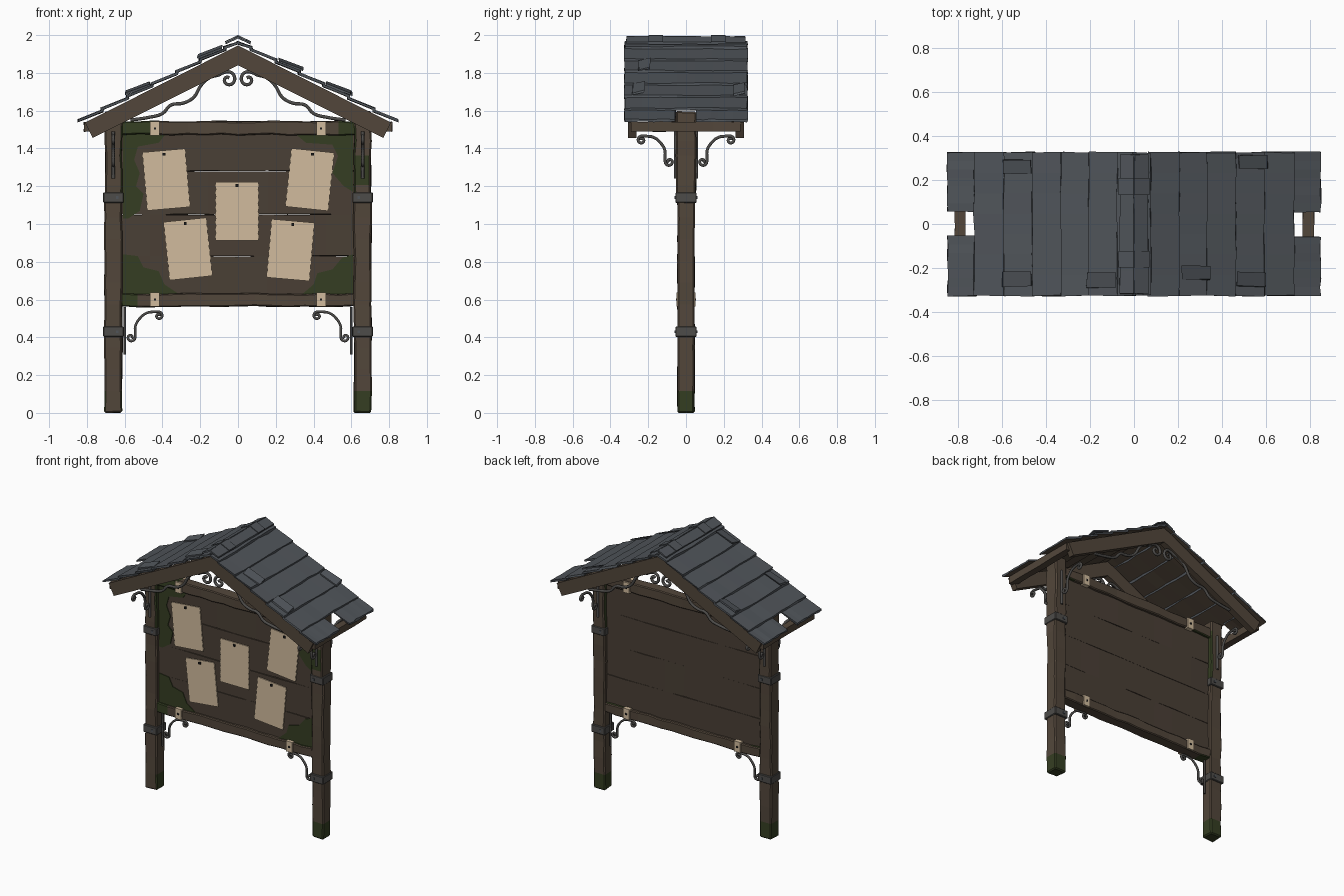
import bpy, bmesh, math, random
from mathutils import Vector as V

random.seed(4)
cube = bpy.data.objects.get("Cube")
if cube:
    bpy.data.objects.remove(cube, do_unlink=True)


def material(name, rgb):
    m = bpy.data.materials.new(name)
    m.use_nodes = True
    m.diffuse_color = (*rgb, 1)
    m.node_tree.nodes["Principled BSDF"].inputs["Base Color"].default_value = (*rgb, 1)
    return m


WOOD = material("brown wood", (.085, .062, .043))
BOARD = material("dark board wood", (.068, .050, .036))
MOSS = material("green moss", (.035, .048, .016))
SLATE = material("grey slate", (.080, .090, .102))
IRON = material("dark iron", (.075, .072, .068))
PAPER = material("cream paper", (.64, .50, .34))
PIN = material("black pin", (.012, .012, .012))


def finish(name, bm, mats, rule=None, bevel=0):
    bmesh.ops.recalc_face_normals(bm, faces=bm.faces)
    if rule:
        for f in bm.faces:
            f.material_index = int(rule(f.calc_center_median(), f.normal))
    me = bpy.data.meshes.new(name)
    bm.to_mesh(me)
    bm.free()
    for m in mats:
        me.materials.append(m)
    ob = bpy.data.objects.new(name, me)
    bpy.context.collection.objects.link(ob)
    if bevel:
        mod = ob.modifiers.new("worn_edges", "BEVEL")
        mod.width, mod.segments = bevel, 1
    return ob


def beam(name, p0, p1, a, b, n, jit, mats, rule=None, bevel=0):
    """Box swept from p0 to p1 with half-extents a and b, edges wobbling by jit."""
    p0, p1, a, b = V(p0), V(p1), V(a), V(b)
    axis = (p1 - p0).normalized()
    bm = bmesh.new()
    rings = []
    for i in range(n + 1):
        c = p0.lerp(p1, i / n)
        ring = []
        for s, t in ((1, 1), (-1, 1), (-1, -1), (1, -1)):
            wob = a.normalized() * random.uniform(-jit, jit) + b.normalized() * random.uniform(-jit, jit) * .6
            slip = axis * random.uniform(-jit, jit) if i in (0, n) else V()
            ring.append(bm.verts.new(c + a * s + b * t + wob + slip))
        rings.append(ring)
    for r, q in zip(rings, rings[1:]):
        for k in range(4):
            bm.faces.new((r[k], r[k - 1], q[k - 1], q[k]))
    bm.faces.new(rings[0])
    bm.faces.new(rings[-1])
    return finish(name, bm, mats, rule, bevel)


def box(name, c, size, mat, bevel=0):
    c, h = V(c), V(size) / 2
    up = V((0, 0, h.z))
    return beam(name, c - up, c + up, (h.x, 0, 0), (0, h.y, 0), 1, 0, [mat], bevel=bevel)


def prism(name, pts, y0, y1, mat):
    """Outline in x and z, given depth along y."""
    bm = bmesh.new()
    face = bm.faces.new([bm.verts.new((x, y0, z)) for x, z in pts])
    ext = bmesh.ops.extrude_face_region(bm, geom=[face])
    verts = [e for e in ext["geom"] if isinstance(e, bmesh.types.BMVert)]
    bmesh.ops.translate(bm, verts=verts, vec=(0, y1 - y0, 0))
    return finish(name, bm, [mat])


def curl(cx, cz, r, start, turn):
    """Spiral points from the outside to the centre."""
    return [(cx + r * (1 - i / 10) * math.cos(start + turn * i * .95),
             cz + r * (1 - i / 10) * math.sin(start + turn * i * .95)) for i in range(9)]


def iron_rod(name, pts, place, radius):
    """Smooth forged rod through 2D points mapped into space."""
    cu = bpy.data.curves.new(name, "CURVE")
    cu.dimensions = "3D"
    cu.bevel_depth, cu.bevel_resolution, cu.resolution_u = radius, 1, 4
    cu.use_fill_caps = True
    sp = cu.splines.new("BEZIER")
    sp.bezier_points.add(len(pts) - 1)
    for bp, p in zip(sp.bezier_points, pts):
        bp.co = place(*p)
        bp.handle_left_type = bp.handle_right_type = "AUTO"
    tmp = bpy.data.objects.new(name, cu)
    bpy.context.collection.objects.link(tmp)
    me = bpy.data.meshes.new_from_object(tmp.evaluated_get(bpy.context.evaluated_depsgraph_get()))
    bpy.data.objects.remove(tmp, do_unlink=True)
    me.materials.clear()
    me.materials.append(IRON)
    for p in me.polygons:
        p.use_smooth = True
    bpy.context.collection.objects.link(bpy.data.objects.new(name, me))


SIDES = (("left", 1), ("right", -1))

# Posts with mossy feet and tops, iron bands and rivets
def post_moss(c, n):
    foot = c.z < .12 and not (c.x < 0 and n.y < -.5)
    inner = n.x * c.x < -.3 and 1.1 < c.z < 1.5
    patch = c.x > .6 and n.y < -.5 and (1.2 < c.z < 1.36 or .3 < c.z < .36)
    return foot or inner or patch

for side, s in SIDES:
    beam(f"{side}_post", (s * .66, 0, 0), (s * .66, 0, 1.15), (.047, 0, 0), (0, .045, 0), 10, .004,
         [WOOD, MOSS], post_moss, .008)
    beam(f"{side}_post_top", (s * .66, 0, 1.13), (s * .66, 0, 1.595), (.045, 0, 0), (0, .053, 0), 6, .004,
         [WOOD, MOSS], post_moss, .008)
    for level, z in (("upper", 1.14), ("lower", .43)):
        box(f"{side}_{level}_band", (s * .66, 0, z), (.108, .112, .055), IRON, .004)
        for y in (-.057, .057):
            box(f"{side}_{level}_rivet", (s * .64, y, z), (.014, .008, .014), SLATE)

# Notice board planks, rails and clips
levels = (.6, .83, 1.05, 1.28, 1.5)
for z0, z1 in zip(levels, levels[1:]):
    m = (z0 + z1) / 2
    beam("board_plank", (-.62, 0, m), (.62, 0, m), (0, 0, (z1 - z0) / 2 - .001), (0, .02, 0), 8, .0025, [BOARD])
beam("top_rail", (-.62, 0, 1.508), (.62, 0, 1.508), (0, 0, .036), (0, .04, 0), 14, .005, [WOOD, MOSS],
     lambda c, n: (c.x < -.42 or c.x > .5) and n.y < .5, .006)
beam("bottom_rail", (-.62, 0, .597), (.62, 0, .597), (0, 0, .034), (0, .04, 0), 14, .005, [WOOD, MOSS],
     lambda c, n: (c.x < -.5 or c.x > .45 and n.z > .5) and n.y < .5, .006)
for x in (-.44, .44):
    for z in (1.505, .6):
        box("rail_clip", (x, 0, z), (.05, .1, .075), PAPER)
        for y in (-.051, .051):
            box("clip_pin", (x, y, z), (.012, .006, .012), PIN)

# Moss patches on the front of the board
PATCHES = (
    ((-.61, 1.48), (-.38, 1.48), (-.42, 1.43), (-.53, 1.41), (-.55, 1.34), (-.52, 1.27), (-.54, 1.2),
     (-.5, 1.16), (-.52, 1.07), (-.58, 1.03), (-.61, 1.03)),
    ((.61, 1.48), (.3, 1.48), (.36, 1.43), (.5, 1.42), (.53, 1.36), (.5, 1.27), (.56, 1.2), (.61, 1.17)),
    ((-.61, .84), (-.53, .83), (-.5, .77), (-.42, .75), (-.39, .68), (-.3, .62), (-.61, .62)),
    ((.61, .84), (.55, .82), (.5, .76), (.42, .74), (.4, .68), (.33, .62), (.61, .62)))
for pts in PATCHES:
    prism("moss_patch", pts, -.0255, -.018, MOSS)

# Paper notices with torn edges and pins
for x, z, deg in ((-.38, 1.235, 5), (.38, 1.235, -6), (-.005, 1.068, 0), (-.265, .868, 6), (.278, .862, -5)):
    co, si = math.cos(math.radians(deg)), math.sin(math.radians(deg))
    place = lambda u, v: (x + u * co - v * si, z + u * si + v * co)
    edge = [(.112 + (i % 2) * .005, -.155 + .31 * i / 16) for i in range(17)]
    outline = edge + [(-u, -v) for u, v in edge]
    prism("paper_notice", [place(u, v) for u, v in outline], -.033, -.027, PAPER)
    px, pz = place(0, .135)
    box("notice_pin", (px, -.036, pz), (.015, .01, .015), PIN)

# Gable rafters and eave beams
half = ((0, 1.945), (.81, 1.537), (.77, 1.456), (0, 1.84))
for y in (-.285, .285):
    chevron = list(half) + [(-x, z) for x, z in half[2:0:-1]]
    prism("gable_rafter", chevron, y - .022, y + .022, WOOD)
for side, s in SIDES:
    beam(f"{side}_eave_beam", (s * .79, -.29, 1.515), (s * .79, .29, 1.515), (.025, 0, 0), (0, 0, .025),
         4, .003, [WOOD])

# Slate courses, the lowest one notched around the post
def roof_z(x):
    return 1.962 - .5 * x

def course(name, s, x0, x1, y0, y1):
    m, h = (x0 + x1) / 2, (x1 - x0) / 2 + .006
    beam(name, (s * m, y0, roof_z(m) + .002), (s * m, y1, roof_z(m) + .002),
         (s * h, 0, -.5 * h + .007), (0, 0, .007), 7, .004, [SLATE, WOOD], lambda c, n: n.z < -.5)

rows = (.0, .07, .2, .325, .455, .585, .72, .84)
for side, s in SIDES:
    for x0, x1 in zip(rows[:-2], rows[1:-1]):
        course(f"{side}_slate_course", s, x0, x1, -.325, .325)
    for y0, y1 in ((-.325, -.055), (.055, .325)):
        course(f"{side}_eave_slates", s, rows[-2], rows[-1], y0, y1)
    # Ridge cap and its two straps
    beam(f"{side}_ridge_cap", (s * .031, -.315, 1.973), (s * .031, .315, 1.973), (s * .033, 0, -.016),
         (0, 0, .005), 6, .002, [SLATE])
    for y in (-.16, .17):
        beam(f"{side}_ridge_strap", (s * .034, y - .038, 1.981), (s * .034, y + .038, 1.981),
             (s * .036, 0, -.017), (0, 0, .003), 1, 0, [SLATE])

# Loose slates lifting off the roof
for x, y in ((-.53, .26), (-.53, -.25), (-.15, -.255), (.53, -.25), (.28, -.22), (.54, .28)):
    s = math.copysign(1, x)
    z = roof_z(abs(x)) + .02
    beam("loose_slate", (x, y - .032, z - .004), (x, y + .032, z + .01), (s * .065, 0, -.024), (0, 0, .005),
         1, .004, [SLATE])

# Forged scrolls under both gables
wave = [(.1, 1.79), (.15, 1.775), (.195, 1.735), (.235, 1.67), (.29, 1.64), (.355, 1.63), (.4, 1.585),
        (.47, 1.565), (.57, 1.55)]
scroll = wave[::-1] + curl(.052, 1.765, .045, .9, 1)
for y in (-.285, .285):
    for side, s in SIDES:
        iron_rod(f"{side}_gable_scroll", scroll, lambda u, v: (s * u, y, v), .01)

# Curled corner brackets: u runs away from the post, v runs downwards
arc = [(.062, .1), (.085, .06), (.12, .032), (.165, .025)]
bracket = curl(.038, .16, .024, -.3, 1)[::-1] + arc + curl(.185, .046, .021, -1.2, 1)
for side, s in SIDES:
    below = lambda u, v: (s * (.605 - u), 0, .56 - v)
    iron_rod(f"{side}_rail_bracket", bracket, below, .008)
    iron_rod(f"{side}_rail_bracket_bar", [(.006, 0), (.006, .25)], below, .007)
    for t in (-1, 1):
        out = lambda u, v: (s * .66, t * (.05 + u), 1.49 - v)
        iron_rod(f"{side}_eave_bracket", bracket, out, .009)
        iron_rod(f"{side}_eave_bracket_bar", [(.006, 0), (.006, .25)], out, .009)
